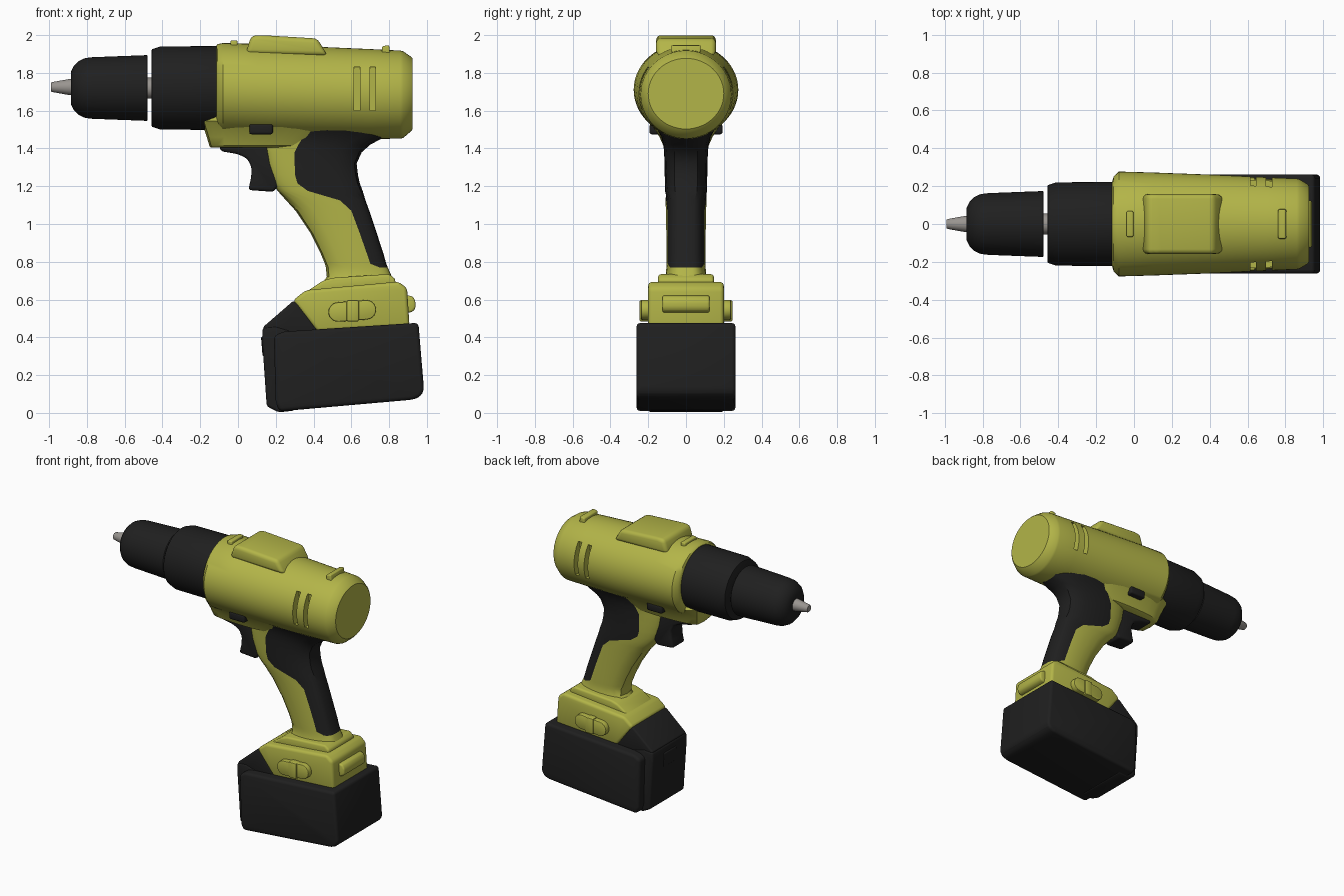
import bpy, bmesh
from math import sin, cos, asin, pi, radians

cube = bpy.data.objects.get("Cube")
if cube:
    bpy.data.objects.remove(cube, do_unlink=True)


def material(name, color):
    m = bpy.data.materials.new(name)
    m.use_nodes = True
    m.diffuse_color = (*color, 1)
    bsdf = m.node_tree.nodes["Principled BSDF"]
    bsdf.inputs["Base Color"].default_value = (*color, 1)
    bsdf.inputs["Roughness"].default_value = 0.6
    return m


LIME = material("lime shell", (0.45, 0.46, 0.065))
BLACK = material("black rubber", (0.014, 0.014, 0.014))
STEEL = material("steel", (0.32, 0.30, 0.28))


def smooth(obj, angle=35):
    bpy.ops.object.select_all(action='DESELECT')
    obj.select_set(True)
    bpy.context.view_layer.objects.active = obj
    bpy.ops.object.shade_smooth_by_angle(angle=radians(angle))


def finish(name, bm, mats):
    bmesh.ops.recalc_face_normals(bm, faces=bm.faces[:])
    mesh = bpy.data.meshes.new(name)
    bm.to_mesh(mesh)
    bm.free()
    for m in mats:
        mesh.materials.append(m)
    obj = bpy.data.objects.new(name, mesh)
    bpy.context.collection.objects.link(obj)
    smooth(obj)
    return obj


def loft(name, rings, mats, rule=None):
    """Skin equal-length rings; rule(row, column) picks the material."""
    bm = bmesh.new()
    rows = [[bm.verts.new(p) for p in ring] for ring in rings]
    n = len(rows[0])
    for i in range(len(rows) - 1):
        for j in range(n):
            k = (j + 1) % n
            f = bm.faces.new((rows[i][j], rows[i][k], rows[i + 1][k], rows[i + 1][j]))
            f.material_index = rule(i, j) if rule else 0
    bm.faces.new(rows[0])
    bm.faces.new(rows[-1])
    return finish(name, bm, mats)


def ellipse(x, zc, ry, rz, n=56):
    return [(x, ry * cos(2 * pi * k / n), zc + rz * sin(2 * pi * k / n)) for k in range(n)]


def lathe(name, profile, mat, zc=1.72):
    return loft(name, [ellipse(x, zc, r, r) for x, r in profile], [mat])


def slab(name, outline, y0, y1, mat, bevel=0.0, segments=3):
    """Extrude an x-z outline from y0 to y1 and round its edges."""
    bm = bmesh.new()
    face = bm.faces.new([bm.verts.new((x, y0, z)) for x, z in outline])
    new = bmesh.ops.extrude_face_region(bm, geom=[face])["geom"]
    for v in new:
        if isinstance(v, bmesh.types.BMVert):
            v.co.y = y1
    bmesh.ops.recalc_face_normals(bm, faces=bm.faces[:])
    if bevel:
        bmesh.ops.bevel(bm, geom=bm.edges[:], offset=bevel, segments=segments,
                        profile=0.5, affect='EDGES', clamp_overlap=True)
    return finish(name, bm, [mat])


def rect(x0, x1, z0, z1):
    return [(x0, z0), (x1, z0), (x1, z1), (x0, z1)]


# Chuck, shaft and clutch collar
lathe("bit_nose", [(-.99, .022), (-.985, .026), (-.89, .043), (-.86, .045)], STEEL, 1.725)
lathe("chuck", [(-.885, .05), (-.885, .085), (-.87, .115), (-.845, .142),
                (-.81, .158), (-.77, .163), (-.482, .174), (-.478, .17)], BLACK)
lathe("spindle", [(-.5, .055), (-.43, .055)], STEEL)
lathe("clutch_collar", [(-.457, .2), (-.455, .205), (-.41, .22), (-.1, .222)], BLACK)

# Motor housing
housing = loft("motor_housing", [ellipse(*r) for r in (
    (-.115, 1.72, .225, .225), (-.108, 1.715, .25, .237), (-.08, 1.71, .277, .248),
    (.1, 1.705, .272, .248), (.4, 1.695, .261, .244), (.7, 1.688, .247, .238),
    (.86, 1.685, .24, .233), (.875, 1.685, .236, .229), (.915, 1.688, .212, .198),
    (.925, 1.69, .2, .187))], [LIME])

# Vent slots cut through both cheeks
for side in (-1, 1):
    for x in (.63, .713):
        cutter = slab("vent_cutter", rect(x - .015, x + .015, 1.6, 1.83),
                      side * .18, side * .32, LIME)
        cut = housing.modifiers.new("vent", 'BOOLEAN')
        cut.object = cutter
        cut.solver = 'EXACT'
        bpy.ops.object.select_all(action='DESELECT')
        bpy.context.view_layer.objects.active = housing
        bpy.ops.object.modifier_apply(modifier=cut.name)
        bpy.data.objects.remove(cutter, do_unlink=True)
smooth(housing)

# Top cover and small lugs
slab("top_cover", [(.04, 1.9), (.07, 1.997), (.12, 2.0), (.42, 1.982), (.475, 1.89)],
     -.158, .158, LIME, .03)
slab("front_lug", rect(-.04, -.003, 1.9, 1.972), -.068, .068, LIME, .008)
slab("rear_lug", [(.76, 1.88), (.762, 1.94), (.8, 1.948), (.808, 1.88)], -.078, .078, LIME, .008)


# Trigger housing under the motor: rows of height, front x, back x, half width
def oval(z, xf, xb, w, split=0.0, steps=6, power=.55):
    ts = asin(split)
    ts = [-pi / 2 + (ts + pi / 2) * k / steps for k in range(steps)] + \
         [ts + (pi / 2 - ts) * k / steps for k in range(steps + 1)]
    side = [((xf + xb) / 2 + (xb - xf) / 2 * sin(t), w * max(cos(t), 0) ** power) for t in ts]
    return [(x, -y, z) for x, y in side] + [(x, y, z) for x, y in side[-2:0:-1]]


loft("trigger_housing", [oval(z, xf, xb, w, power=.3) for z, xf, xb, w in (
    (1.405, -.145, .36, .1), (1.415, -.152, .4, .12), (1.46, -.165, .45, .14),
    (1.53, -.188, .5, .185), (1.545, -.19, .5, .198), (1.6, -.105, .5, .21))], [LIME])

# Handle: height, front x, grip edge x, back x, half width
rows = ((1.565, .3, .43, .735, .205), (1.55, .27, .425, .75, .19), (1.5, .2, .38, .775, .152),
        (1.46, .15, .345, .775, .13), (1.42, .13, .32, .7, .12), (1.38, .135, .3, .655, .116),
        (1.32, .145, .3, .628, .114), (1.26, .165, .302, .635, .113),
        (1.215, .18, .315, .645, .112), (1.175, .21, .37, .66, .111),
        (1.125, .255, .54, .675, .109), (1.07, .305, .6, .695, .107),
        (.95, .385, .645, .735, .105), (.85, .435, .68, .768, .104),
        (.79, .46, .7, .785, .104), (.77, .465, .75, .793, .104),
        (.72, .47, .75, .815, .108), (.68, .44, .75, .83, .125))
loft("handle", [oval(z, xf, xb, w, 2 * (g - xf) / (xb - xf) - 1) for z, xf, g, xb, w in rows],
     [LIME, BLACK], lambda i, j: int(6 <= j < 18 and rows[i + 1][0] > .76))

# Trigger and direction switch
slab("trigger", [(-.1, 1.415), (-.09, 1.385), (0, 1.37), (.05, 1.345), (.072, 1.3), (.07, 1.25),
                 (.055, 1.18), (.19, 1.17), (.24, 1.25), (.2, 1.415)], -.07, .07, BLACK, .022)
slab("direction_switch", rect(.06, .185, 1.475, 1.53), -.193, .193, BLACK, .012)

# Foot of the handle
slab("foot_collar", [(.36, .64), (.45, .7), (.5, .715), (.8, .735), (.832, .71), (.835, .67)],
     -.147, .147, LIME, .014)
slab("foot", [(.29, .595), (.36, .65), (.85, .695), (.895, .66), (.908, .46), (.42, .43)],
     -.2, .2, LIME, .02)
slab("foot_nose", [(.13, .452), (.295, .595), (.325, .57), (.425, .43), (.2, .38)],
     -.195, .195, BLACK, .012)
slab("rear_button", [(.88, .625), (.925, .617), (.94, .59), (.94, .555), (.925, .535), (.88, .525)],
     -.125, .125, LIME, .012)

# Battery release clips: a rounded pad with a raised middle on each side
for side, tag in ((-1, "right"), (1, "left")):
    pad = [(.605 + a * (.075 + .052 * cos(t)), .54 + .052 * sin(t) + a * .006)
           for a, t0 in ((1, -pi / 2), (-1, -pi / 2))
           for t in [t0 + pi * k / 8 for k in range(9)][::a]]
    slab(tag + "_release_clip", pad, side * .18, side * .238, LIME, .008, 2)
    slab(tag + "_clip_ridge", rect(.575, .64, .483, .597), side * .18, side * .247, LIME, .01, 2)

# Battery pack with its front plate and latch
slab("battery", [(.19, .405), (.235, .43), (.955, .477), (.985, .12), (.965, .085),
                 (.925, .07), (.22, .008), (.2, .05)], -.262, .262, BLACK, .045)
slab("battery_front", [(.13, .452), (.128, .385), (.152, .035), (.215, .003), (.3, .012),
                       (.3, .43), (.2, .46)], -.2, .2, BLACK, .015)
slab("battery_latch", [(.122, .4), (.13, .3), (.2, .3), (.2, .45)], -.07, .07, BLACK, .006)
